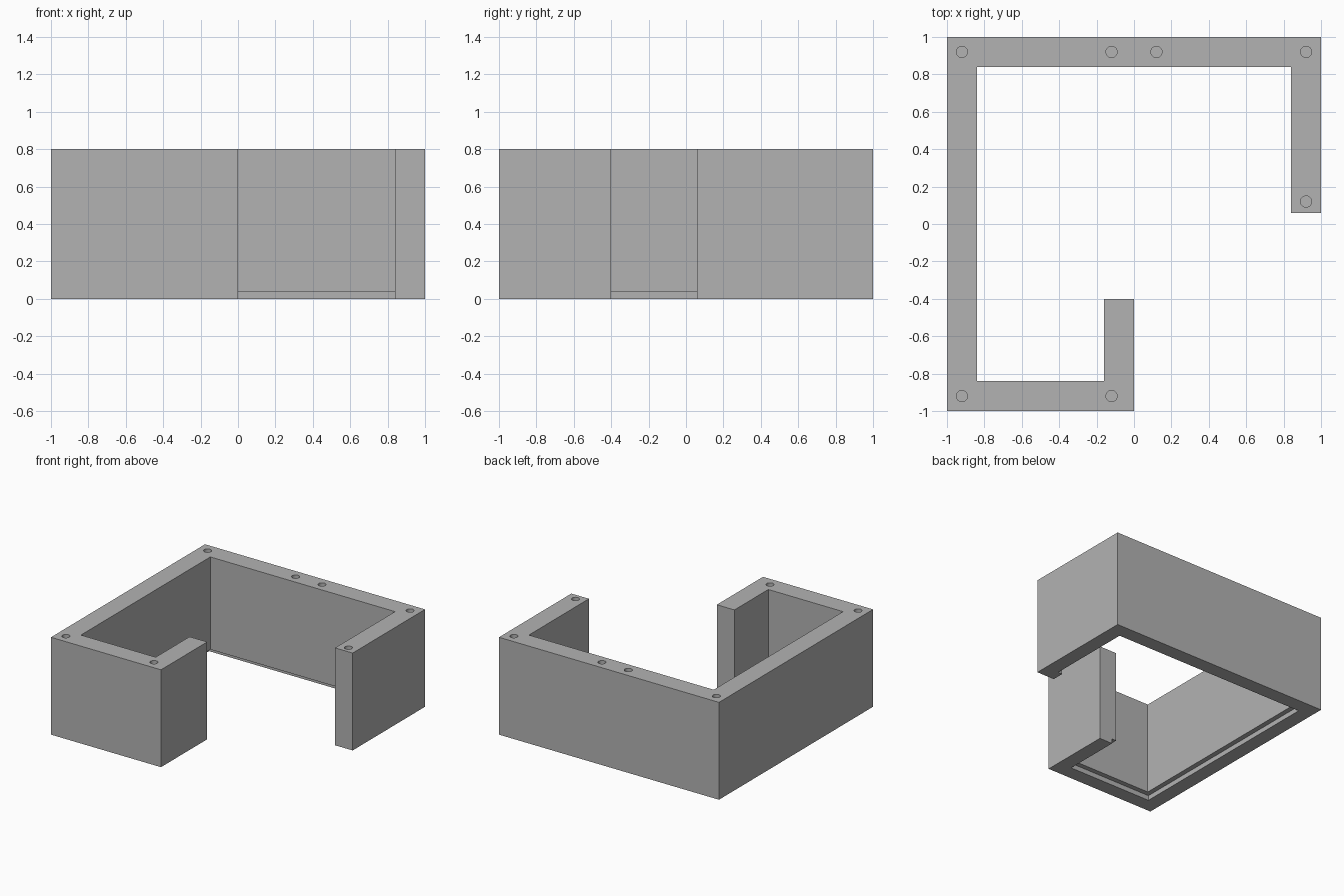
import bpy, bmesh
from math import cos, sin, tau

cube = bpy.data.objects.get("Cube")
if cube:
    bpy.data.objects.remove(cube)

grey = bpy.data.materials.new("plain grey")
grey.use_nodes = True
grey.diffuse_color = (0.45, 0.45, 0.45, 1)
grey.node_tree.nodes["Principled BSDF"].inputs["Base Color"].default_value = (0.45, 0.45, 0.45, 1)


def prism(name, outline, z0, z1):
    """Extrude a counter-clockwise outline from z0 up to z1."""
    bm = bmesh.new()
    base = bm.faces.new([bm.verts.new((x, y, z0)) for x, y in outline])
    top = bmesh.ops.extrude_face_region(bm, geom=[base])["geom"]
    bmesh.ops.translate(bm, vec=(0, 0, z1 - z0),
                        verts=[v for v in top if isinstance(v, bmesh.types.BMVert)])
    bmesh.ops.recalc_face_normals(bm, faces=bm.faces)
    mesh = bpy.data.meshes.new(name)
    bm.to_mesh(mesh)
    bm.free()
    mesh.materials.append(grey)
    obj = bpy.data.objects.new(name, mesh)
    bpy.context.collection.objects.link(obj)
    return obj


def cut(target, cutter):
    """Subtract the cutter from the target, then discard the cutter."""
    cutter.hide_render = True
    mod = target.modifiers.new("cut", "BOOLEAN")
    mod.operation = "DIFFERENCE"
    mod.solver = "EXACT"
    mod.object = cutter
    bpy.context.view_layer.objects.active = target
    bpy.ops.object.modifier_apply(modifier=mod.name)
    bpy.data.objects.remove(cutter)


W = 0.16          # wall thickness
I = 1 - W         # inner wall face
HEIGHT = 0.8

# Open wall loop with a short return at the front
walls = prism("walls", [
    (-1, -1), (0, -1), (0, -0.4), (-W, -0.4), (-W, -I), (-I, -I),
    (-I, I), (I, I), (I, 0.06), (1, 0.06), (1, 1), (-1, 1)], 0, HEIGHT)

# Shallow rebate around the inside bottom edge, closed at the left wall's end
R = I + 0.04
cut(walls, prism("rebate_cutter", [
    (-R, -R), (-0.12, -R), (-0.12, -0.3), (0.5, -0.3),
    (0.5, 0.16), (R, 0.16), (R, R), (-R, R)], -0.1, 0.04))

# Round blind holes in the top rim
for x, y in [(-0.92, 0.92), (-0.12, 0.92), (0.12, 0.92), (0.92, 0.92),
             (0.92, 0.12), (-0.92, -0.92), (-0.12, -0.92)]:
    circle = [(x + 0.03 * cos(tau * i / 32), y + 0.03 * sin(tau * i / 32)) for i in range(32)]
    cut(walls, prism("hole_cutter", circle, HEIGHT - 0.1, HEIGHT + 0.1))

# Smooth hole sides, crisp wall edges
bpy.ops.object.select_all(action="DESELECT")
walls.select_set(True)
bpy.context.view_layer.objects.active = walls
bpy.ops.object.shade_smooth_by_angle()
